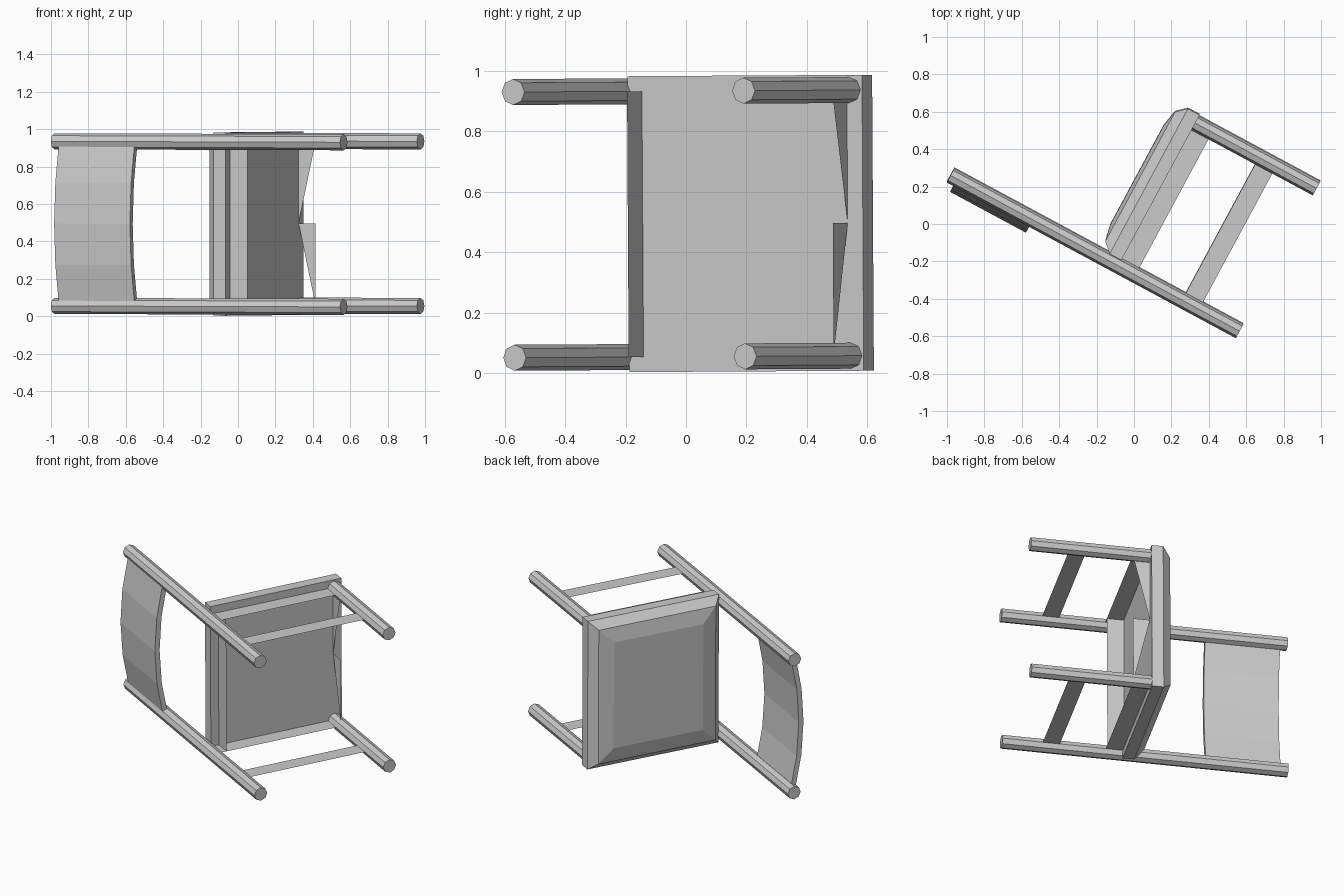
import bpy
import bmesh
from math import cos, sin, tau
from mathutils import Matrix, Vector

cube = bpy.data.objects.get("Cube")
if cube:
    bpy.data.objects.remove(cube, do_unlink=True)

# The chair is built upright (x width, y front, z up), then laid on its side
front = Vector((0.474, 0.88, 0)).normalized()
width = Vector((0, 0, 1))
up = width.cross(front)
lay_down = Matrix((width, front, up)).transposed().to_4x4()
POSE = Matrix.Translation((0, 0, 0.494)) @ Matrix.Rotation(0.006, 4, "X") @ lay_down

HALF = 0.44                    # post centre lines across the width
REAR, FRONT = -0.234, 0.633    # post centre lines front to back
FOOT, SEAT_BASE, APRON_BASE = -0.768, -0.031, -0.135


def finish(name, bm, solid=True):
    if solid:
        bmesh.ops.recalc_face_normals(bm, faces=bm.faces)
    mesh = bpy.data.meshes.new(name)
    bm.to_mesh(mesh)
    bm.free()
    obj = bpy.data.objects.new(name, mesh)
    bpy.context.collection.objects.link(obj)
    obj.matrix_world = POSE
    return obj


def loft(name, rings):
    """Skin a stack of equal-length rings and cap both ends."""
    bm = bmesh.new()
    loops = [[bm.verts.new(p) for p in ring] for ring in rings]
    n = len(loops[0])
    for a, b in zip(loops, loops[1:]):
        for i in range(n):
            j = (i + 1) % n
            bm.faces.new((a[i], a[j], b[j], b[i]))
    bm.faces.new(loops[0])
    bm.faces.new(loops[-1])
    return finish(name, bm)


def sheet(name, *polygons):
    bm = bmesh.new()
    for poly in polygons:
        bm.faces.new([bm.verts.new(p) for p in poly])
    return finish(name, bm, solid=False)


def post(name, x, y, bottom, top, r=0.043):
    ring = [(x + r * cos(tau * i / 8), y + r * sin(tau * i / 8)) for i in range(8)]
    loft(name, [[(px, py, z) for px, py in ring] for z in (bottom, top)])


def side_panel(name, x, low, high):
    sheet(name, [(x, REAR, low), (x, FRONT, low), (x, FRONT, high), (x, REAR, high)])


# Legs, side aprons and side stretchers
for side, x in (("left", HALF), ("right", -HALF)):
    post(f"rear_post_{side}", x, REAR, FOOT, 0.988)
    post(f"front_leg_{side}", x, FRONT, FOOT, SEAT_BASE)
    side_panel(f"side_apron_{side}", x, APRON_BASE, SEAT_BASE)
    side_panel(f"side_stretcher_{side}", x, -0.522, -0.418)

# Seat slab with a stepped cushion top: (inset, height)
seat_profile = [(0, SEAT_BASE), (0, 0.04), (0.047, 0.092), (0.14, 0.111)]
rings = []
for inset, z in seat_profile:
    x, back, fore = 0.49 - inset, -0.2 + inset, 0.682 - inset
    rings.append([(-x, back, z), (x, back, z), (x, fore, z), (-x, fore, z)])
loft("seat", rings)

# Rear apron
y = -0.146
sheet("rear_apron", [(-HALF, y, APRON_BASE), (HALF, y, APRON_BASE),
                     (HALF, y, SEAT_BASE), (-HALF, y, SEAT_BASE)])

# Front apron made of two triangular webs
y = 0.625
sheet("front_apron",
      [(HALF, y, SEAT_BASE), (HALF, y, APRON_BASE), (0, y, SEAT_BASE)],
      [(0, y, SEAT_BASE), (0, y, APRON_BASE), (-HALF, y, APRON_BASE)])

# Bowed backrest panel in four facets
rings = []
for i in range(-2, 3):
    x = HALF * i / 2
    outer = -0.315 + 0.055 * (i / 2) ** 2
    inner = outer + 0.032
    rings.append([(x, outer, 0.487), (x, inner, 0.487), (x, inner, 0.947), (x, outer, 0.947)])
loft("backrest", rings)
